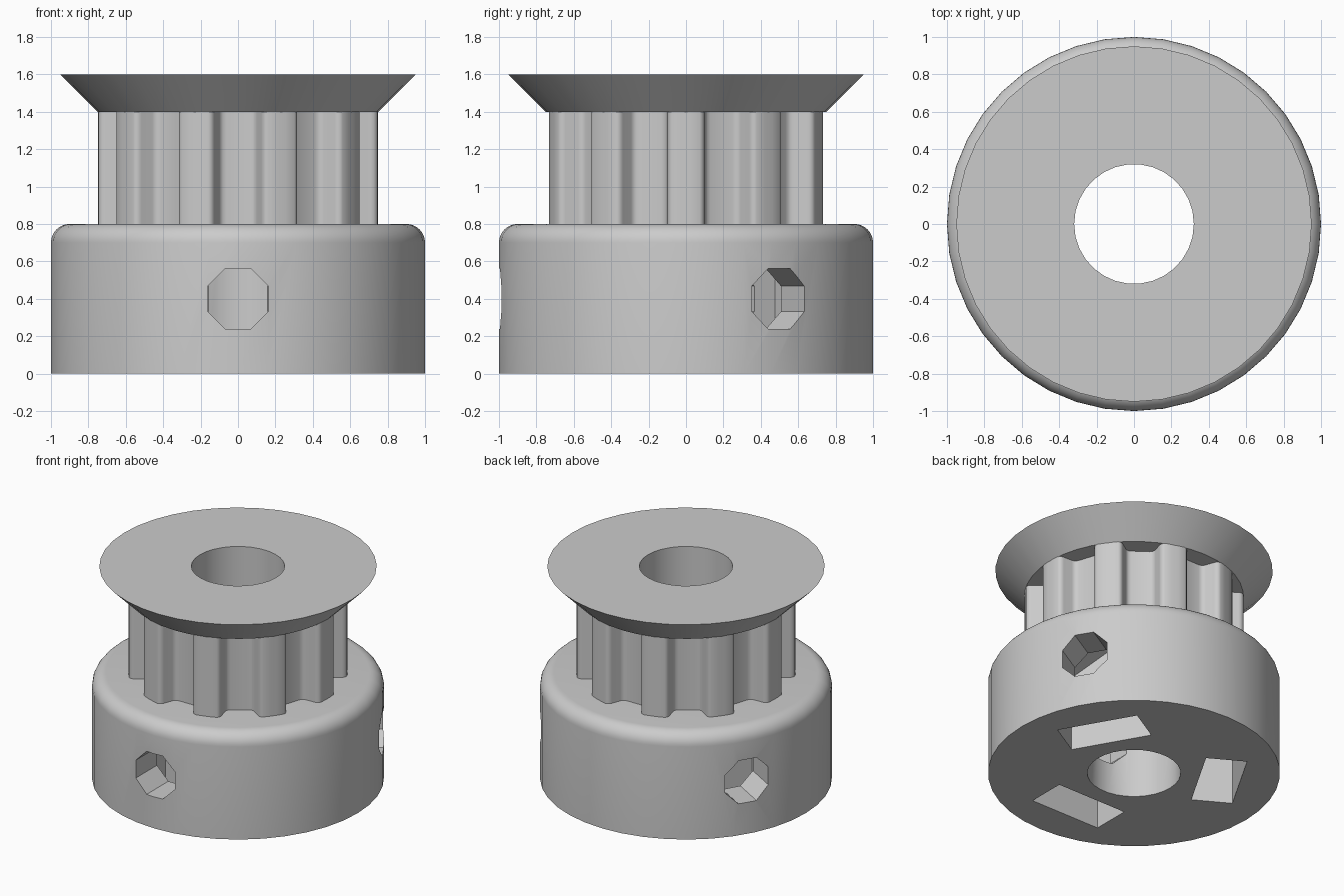
import bpy, bmesh, math
from mathutils import Matrix, Vector

cube = bpy.data.objects.get("Cube")
if cube:
    bpy.data.objects.remove(cube, do_unlink=True)

GREY = 0.6
TEETH = 10
BORE = 0.32
TOOTH_R = 0.75

metal = bpy.data.materials.new("plain grey")
metal.use_nodes = True
metal.diffuse_color = (GREY, GREY, GREY, 1)
metal.node_tree.nodes["Principled BSDF"].inputs["Base Color"].default_value = (GREY, GREY, GREY, 1)


def finish(name, bm):
    bmesh.ops.recalc_face_normals(bm, faces=bm.faces)
    mesh = bpy.data.meshes.new(name)
    bm.to_mesh(mesh)
    bm.free()
    mesh.materials.append(metal)
    obj = bpy.data.objects.new(name, mesh)
    bpy.context.collection.objects.link(obj)
    return obj


def prism(name, outline, z0, z1, matrix=Matrix()):
    """Extrude a flat outline from z0 to z1, then place it."""
    bm = bmesh.new()
    face = bm.faces.new([bm.verts.new((x, y, z0)) for x, y in outline])
    top = bmesh.ops.extrude_face_region(bm, geom=[face])["geom"]
    bmesh.ops.translate(bm, vec=(0, 0, z1 - z0),
                        verts=[v for v in top if isinstance(v, bmesh.types.BMVert)])
    bm.transform(matrix)
    return finish(name, bm)


def ring(radius, sides, turn=0.0):
    return [(radius * math.cos(turn + math.tau * i / sides),
             radius * math.sin(turn + math.tau * i / sides)) for i in range(sides)]


def lathe(name, profile, sides=40):
    """Stack of rings from (radius, z) pairs, capped at both ends."""
    bm = bmesh.new()
    rows = [[bm.verts.new((x, y, z)) for x, y in ring(r, sides)] for r, z in profile]
    for low, high in zip(rows, rows[1:]):
        for i in range(sides):
            j = (i + 1) % sides
            bm.faces.new((low[i], low[j], high[j], high[i]))
    bm.faces.new(rows[0])
    bm.faces.new(rows[-1])
    return finish(name, bm)


def cut(obj, cutter):
    mod = obj.modifiers.new("cut", 'BOOLEAN')
    mod.operation = 'DIFFERENCE'
    mod.solver = 'EXACT'
    mod.object = cutter
    bpy.context.view_layer.objects.active = obj
    bpy.ops.object.modifier_apply(modifier=mod.name)


# Hub with a rounded upper rim
rim = [(0.9 + 0.1 * math.cos(a), 0.7 + 0.1 * math.sin(a))
       for a in (math.pi / 2 * i / 8 for i in range(9))]
hub = lathe("hub", [(1.0, 0.0)] + rim)

# Toothed drum: rounded grooves cut into a circle
lip = [(0.16, 0), (0.145, 0.003), (0.132, 0.013), (0.125, 0.027),
       (0.101, 0.092), (0.093, 0.106), (0.08, 0.115), (0.062, 0.119)]
half = math.asin(lip[0][0] / TOOTH_R)
chord = TOOTH_R * math.cos(half)
groove = [(-x, d) for x, d in lip] + [(x, d) for x, d in reversed(lip)]
pitch = math.tau / TEETH
outline = []
for i in range(TEETH):
    mid = -math.pi / 2 + i * pitch
    out = Vector((math.cos(mid), math.sin(mid)))
    side = Vector((-out.y, out.x))
    outline += [tuple(out * (chord - d) + side * x) for x, d in groove]
    for k in (1, 2):
        a = mid + half + (pitch - 2 * half) * k / 3
        outline.append((TOOTH_R * math.cos(a), TOOTH_R * math.sin(a)))
drum = prism("toothed_drum", outline, 0.79, 1.41)

# Flared belt flange
flange = lathe("flange", [(0.75, 1.4), (0.95, 1.6)])

# Shaft bore through every part
bore = prism("bore_cutter", ring(BORE, 30), -0.2, 1.8)
for part in (hub, drum, flange):
    cut(part, bore)
cutters = [bore]

# Three screw holes, each with a nut trap open to the underside
nut = [(-0.29, -0.2), (0.29, -0.2), (0.29, 0.567), (0, 0.735), (-0.29, 0.567)]
upright = Matrix.Rotation(math.pi / 2, 4, 'X')
for i in range(3):
    spin = Matrix.Rotation(math.tau * i / 3, 4, 'Z')
    trap = prism("nut_cutter", nut, 0.45, 0.735, spin @ upright)
    hole = prism("screw_cutter", ring(0.176, 8, math.pi / 8), 0.1, 1.2,
                 spin @ Matrix.Translation((0, 0, 0.4)) @ upright)
    for cutter in (trap, hole):
        cut(hub, cutter)
        cutters.append(cutter)

for cutter in cutters:
    bpy.data.objects.remove(cutter, do_unlink=True)

# Smooth curved walls, crisp edges
bpy.ops.object.select_all(action='DESELECT')
for part in (hub, drum, flange):
    part.select_set(True)
bpy.context.view_layer.objects.active = hub
bpy.ops.object.shade_smooth_by_angle(angle=math.radians(30))
